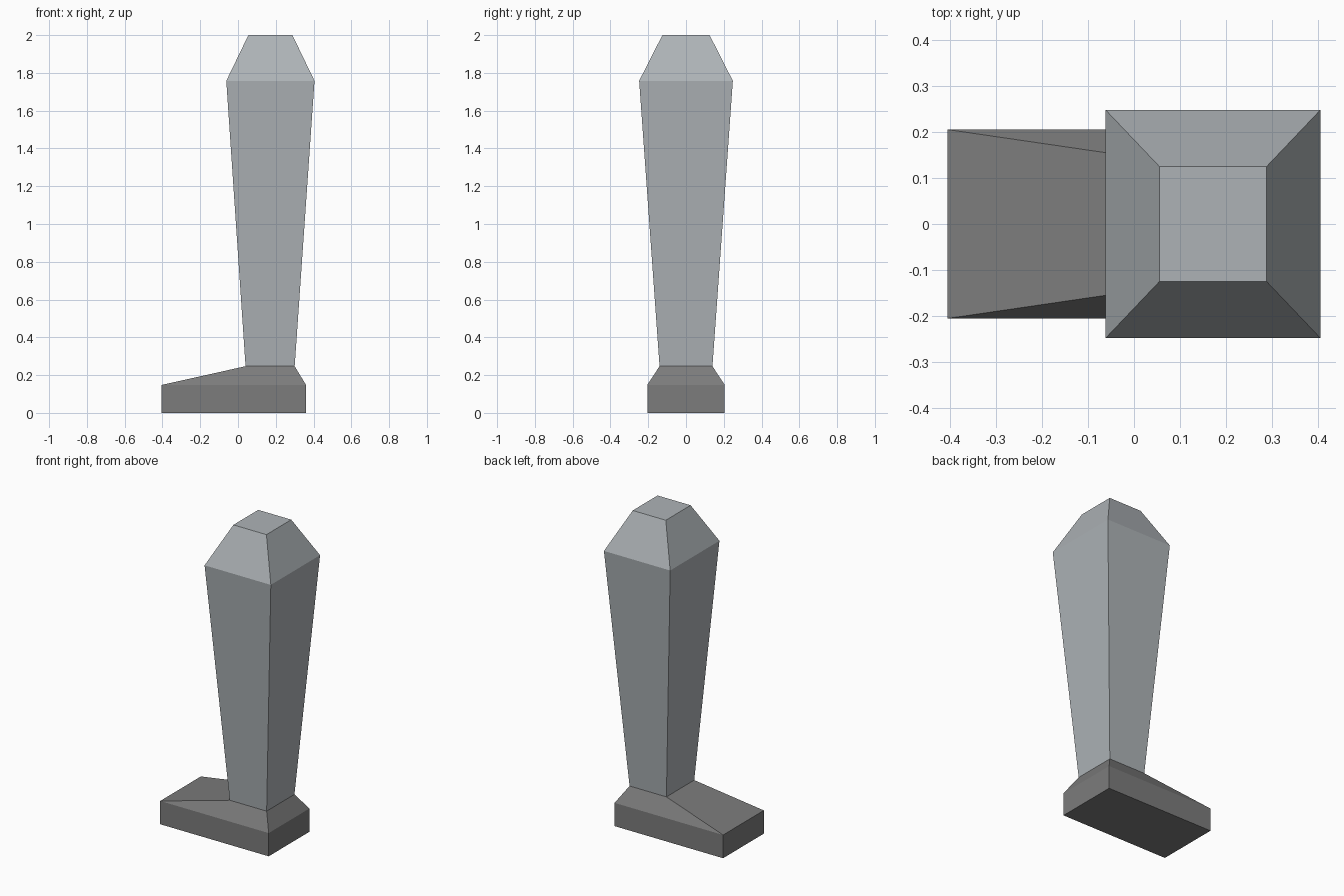
import bpy, bmesh

if "Cube" in bpy.data.objects:
    bpy.data.objects.remove(bpy.data.objects["Cube"])


def loft(name, rings, colour, cap_bottom=False, cap_top=False):
    """Stack rectangular rings (x min, x max, half depth, z) into flat-sided faces."""
    bm = bmesh.new()
    loops = [[bm.verts.new(p) for p in
              ((x0, -d, z), (x1, -d, z), (x1, d, z), (x0, d, z))]
             for x0, x1, d, z in rings]
    for low, high in zip(loops, loops[1:]):
        for i in range(4):
            j = (i + 1) % 4
            bm.faces.new((low[i], low[j], high[j], high[i]))
    if cap_bottom:
        bm.faces.new(loops[0][::-1])
    if cap_top:
        bm.faces.new(loops[-1])
    mesh = bpy.data.meshes.new(name)
    bm.to_mesh(mesh)
    bm.free()
    mat = bpy.data.materials.new(name + "_colour")
    mat.diffuse_color = colour
    mat.use_nodes = True
    mat.node_tree.nodes["Principled BSDF"].inputs["Base Color"].default_value = mat.diffuse_color
    mesh.materials.append(mat)
    obj = bpy.data.objects.new(name, mesh)
    bpy.context.collection.objects.link(obj)
    return obj


# Ring shared by the shoe opening and the bottom of the leg
ankle = (0.04, 0.30, 0.14, 0.247)

# Shoe: straight sole, then slopes up to the ankle
loft("shoe", [(-0.405, 0.36, 0.205, 0.0), (-0.405, 0.36, 0.205, 0.148), ankle],
     (0.2, 0.2, 0.2, 1), cap_bottom=True)

# Leg: widens to the hip, then tapers to a flat top
loft("leg", [ankle, (-0.062, 0.405, 0.248, 1.758), (0.055, 0.288, 0.125, 2.0)],
     (0.42, 0.45, 0.47, 1), cap_top=True)
